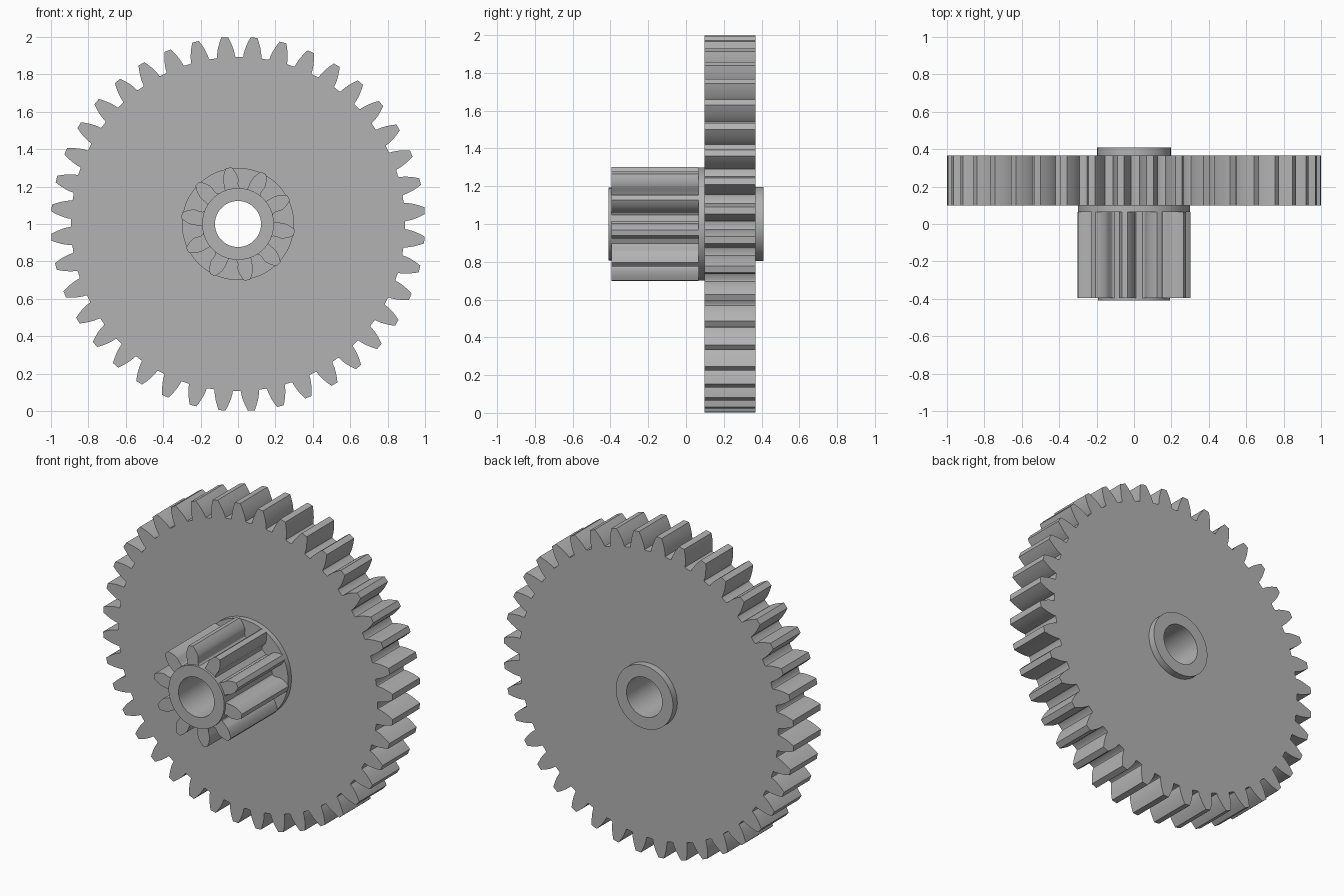
import bpy
import bmesh
from math import acos, cos, pi, radians, sin, tan

cube = bpy.data.objects.get("Cube")
if cube:
    bpy.data.objects.remove(cube, do_unlink=True)

AXIS_Z = 1.0
BORE = 0.123

grey = bpy.data.materials.new("plain grey")
grey.use_nodes = True
grey.diffuse_color = (0.45, 0.45, 0.45, 1)
grey.node_tree.nodes["Principled BSDF"].inputs["Base Color"].default_value = (0.45, 0.45, 0.45, 1)


def circle(radius, count=80):
    return [(radius, 2 * pi * i / count) for i in range(count)]


def involute(pressure):
    return tan(pressure) - pressure


def gear_outline(teeth, tip, root_flank, phase):
    """Polar outline: root fillet, involute flank, tip, mirrored for each tooth."""
    pitch_radius = tip * teeth / (teeth + 2)
    base = pitch_radius * cos(radians(20))
    half_pitch = pi / (2 * teeth) + involute(radians(20))
    flank = list(root_flank)
    steps = 6
    for i in range(steps + 1):
        r = base + 0.001 + (tip - base - 0.001) * i / steps
        flank.append((r, half_pitch - involute(acos(base / r))))
    outline = []
    for t in range(teeth):
        centre = radians(phase) + 2 * pi * t / teeth
        outline += [(r, centre - half) for r, half in flank]
        outline += [(r, centre + half) for r, half in reversed(flank)]
    return outline


def ring_solid(name, outline, y_front, y_back):
    """Extrude a polar outline along y, with the shaft bore through it."""
    count = len(outline)
    start = outline[0][1]
    bore = [(BORE, start + 2 * pi * i / count) for i in range(count)]
    bm = bmesh.new()

    def loop(points, y):
        return [bm.verts.new((r * cos(a), y, AXIS_Z + r * sin(a))) for r, a in points]

    loops = [loop(outline, y_front), loop(outline, y_back),
             loop(bore, y_back), loop(bore, y_front)]
    for k in range(4):
        a, b = loops[k], loops[(k + 1) % 4]
        for i in range(count):
            j = (i + 1) % count
            bm.faces.new((a[i], a[j], b[j], b[i]))
    bmesh.ops.recalc_face_normals(bm, faces=bm.faces)
    mesh = bpy.data.meshes.new(name)
    bm.to_mesh(mesh)
    bm.free()
    mesh.materials.append(grey)
    obj = bpy.data.objects.new(name, mesh)
    bpy.context.collection.objects.link(obj)
    bpy.ops.object.select_all(action="DESELECT")
    obj.select_set(True)
    bpy.context.view_layer.objects.active = obj
    bpy.ops.object.shade_smooth_by_angle(angle=radians(30))
    return obj


# Large wheel
wheel = gear_outline(40, 1.0, [(0.893, 0.062), (0.894, 0.058)], 4.1)
ring_solid("large_gear", wheel, 0.098, 0.367)

# Small pinion with undercut teeth, and the flange behind it
pinion = gear_outline(10, 0.305, [(0.192, 0.22), (0.2, 0.18), (0.215, 0.165)], -8.7)
ring_solid("small_pinion", pinion, -0.395, 0.065)
ring_solid("pinion_flange", circle(0.3), 0.065, 0.098)

# Hub collars at both ends
ring_solid("front_collar", circle(0.192), -0.41, -0.395)
ring_solid("back_collar", circle(0.197), 0.367, 0.41)
